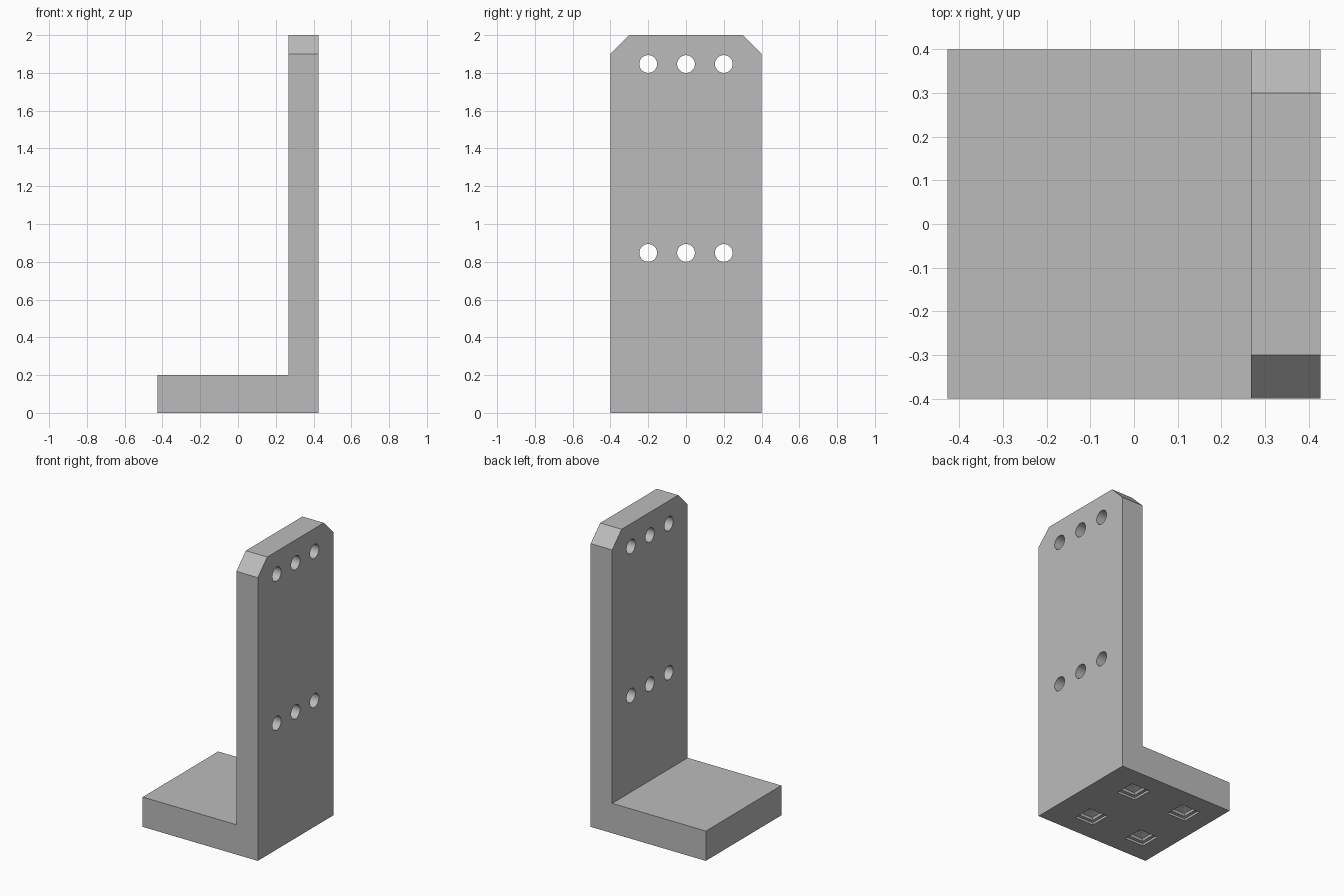
import bpy, bmesh, math
from mathutils import Matrix

if "Cube" in bpy.data.objects:
    bpy.data.objects.remove(bpy.data.objects["Cube"])

W, D, H = 0.427, 0.40, 2.0     # half width, half depth, height
INNER = 0.268                  # inner face of the upright
BASE_H = 0.2

grey = bpy.data.materials.new("grey")
grey.diffuse_color = (0.5, 0.5, 0.5, 1)
grey.use_nodes = True
grey.node_tree.nodes["Principled BSDF"].inputs["Base Color"].default_value = grey.diffuse_color


def make_object(name, bm):
    bmesh.ops.recalc_face_normals(bm, faces=bm.faces)
    mesh = bpy.data.meshes.new(name)
    bm.to_mesh(mesh)
    bm.free()
    mesh.materials.append(grey)
    obj = bpy.data.objects.new(name, mesh)
    bpy.context.collection.objects.link(obj)
    return obj


# L-shaped bracket: side profile extruded along y
bm = bmesh.new()
profile = [(-W, 0), (W, 0), (W, H), (INNER, H), (INNER, BASE_H), (-W, BASE_H)]
face = bm.faces.new([bm.verts.new((x, -D, z)) for x, z in profile])
ext = bmesh.ops.extrude_face_region(bm, geom=[face])
bmesh.ops.translate(bm, vec=(0, 2 * D, 0),
                    verts=[g for g in ext["geom"] if isinstance(g, bmesh.types.BMVert)])
# Chamfered top corners
corners = [e for e in bm.edges
           if all(v.co.z > H - 0.01 for v in e.verts)
           and abs(e.verts[0].co.y - e.verts[1].co.y) < 0.01]
bmesh.ops.bevel(bm, geom=corners, offset=0.1, segments=1, affect='EDGES')
bracket = make_object("bracket", bm)

# Cutters: two rows of three round holes through the upright
bm = bmesh.new()
for z in (0.847, 1.847):
    for y in (-0.2, 0, 0.2):
        bmesh.ops.create_cone(
            bm, cap_ends=True, segments=32, radius1=0.047, radius2=0.047, depth=0.4,
            matrix=Matrix.Translation((0.35, y, z)) @ Matrix.Rotation(math.pi / 2, 4, 'Y'))
hole_cutter = make_object("hole_cutter", bm)

# Cutters: four stepped square pockets in the underside (half size, height)
bm = bmesh.new()
steps = [(0.07, -0.02), (0.07, 0.015), (0.055, 0.02), (0.05, 0.035), (0.012, 0.05), (0.012, 0.06)]
for x in (-0.227, 0.173):
    for y in (-0.2, 0.2):
        rings = [[bm.verts.new((x + sx * s, y + sy * s, z))
                  for sx, sy in ((-1, -1), (1, -1), (1, 1), (-1, 1))] for s, z in steps]
        for a, b in zip(rings, rings[1:]):
            for i in range(4):
                j = (i + 1) % 4
                bm.faces.new((a[i], a[j], b[j], b[i]))
        bm.faces.new(rings[0][::-1])
        bm.faces.new(rings[-1])
pocket_cutter = make_object("pocket_cutter", bm)

# Cut the holes and pockets
bpy.context.view_layer.objects.active = bracket
bracket.select_set(True)
for cutter in (hole_cutter, pocket_cutter):
    mod = bracket.modifiers.new(cutter.name, 'BOOLEAN')
    mod.operation = 'DIFFERENCE'
    mod.solver = 'EXACT'
    mod.object = cutter
    bpy.ops.object.modifier_apply(modifier=mod.name)
    bpy.data.objects.remove(cutter)
bpy.ops.object.shade_smooth_by_angle(angle=math.radians(30))
